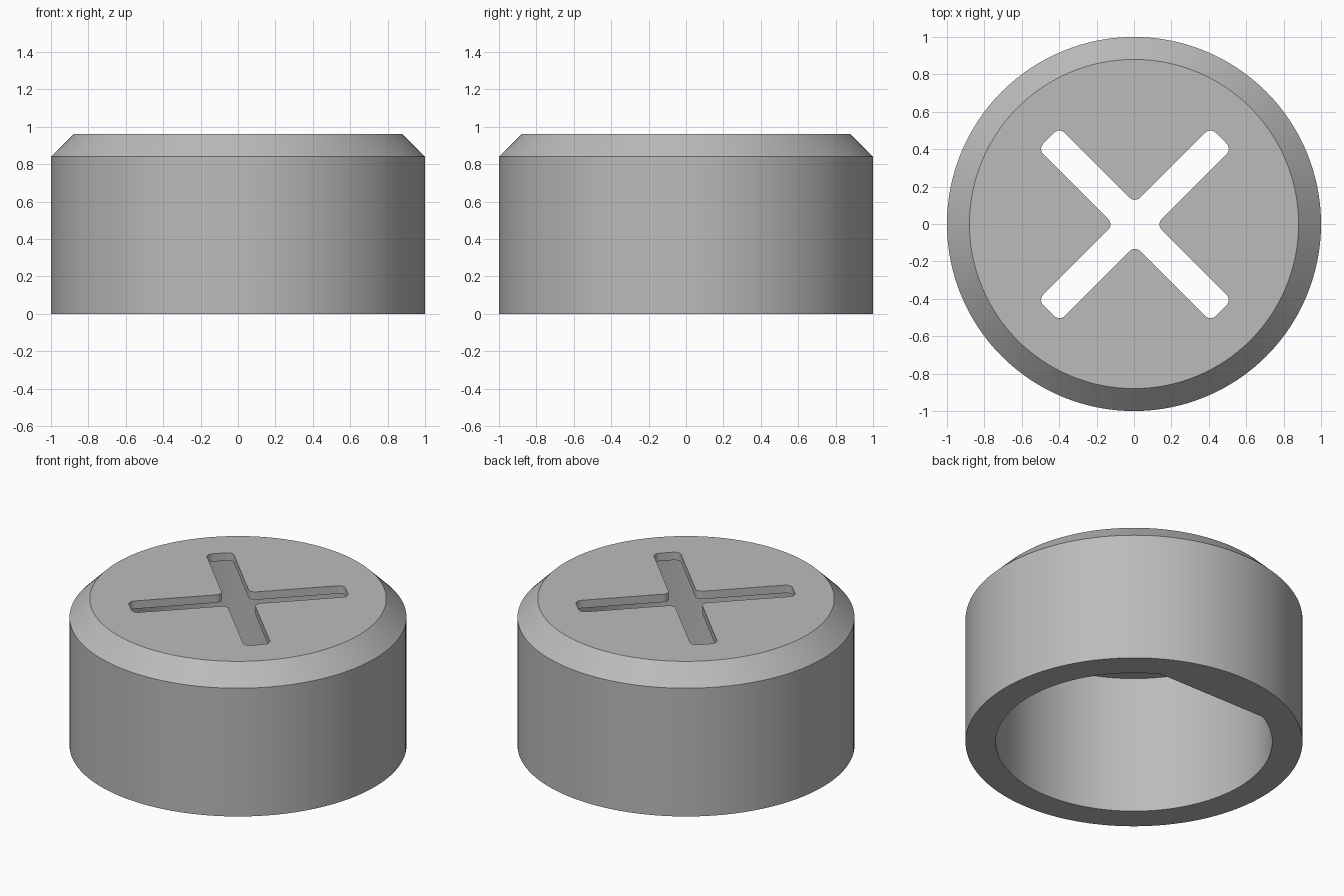
import bpy, bmesh
from math import pi, sin, cos, sqrt, acos
from mathutils import Vector

SEGMENTS = 128
HEIGHT, SHOULDER, CEILING = 0.96, 0.84, 0.908
OUTER, TOP_RADIUS, BORE, FLAT_Y = 1.0, 0.88, 0.82, 0.72

cube = bpy.data.objects.get("Cube")
if cube:
    bpy.data.objects.remove(cube, do_unlink=True)

grey = bpy.data.materials.new("plain grey")
grey.use_nodes = True
grey.diffuse_color = (0.5, 0.5, 0.5, 1)
grey.node_tree.nodes["Principled BSDF"].inputs["Base Color"].default_value = (0.5, 0.5, 0.5, 1)


def circle(radius):
    return [Vector((radius * cos(2 * pi * i / SEGMENTS), radius * sin(2 * pi * i / SEGMENTS)))
            for i in range(SEGMENTS)]


def loft(name, sections):
    """Solid through stacked outlines given as (outline, z)."""
    bm = bmesh.new()
    rings = [[bm.verts.new((p.x, p.y, z)) for p in outline] for outline, z in sections]
    for low, high in zip(rings, rings[1:]):
        for i in range(len(low)):
            bm.faces.new((low[i - 1], low[i], high[i], high[i - 1]))
    bm.faces.new(rings[0][::-1])
    bm.faces.new(rings[-1])
    bmesh.ops.recalc_face_normals(bm, faces=bm.faces)
    mesh = bpy.data.meshes.new(name)
    bm.to_mesh(mesh)
    bm.free()
    mesh.materials.append(grey)
    obj = bpy.data.objects.new(name, mesh)
    bpy.context.collection.objects.link(obj)
    return obj


def rounded(corners, radius, steps=6):
    """Replace right-angled corners with arcs."""
    points = []
    for i, corner in enumerate(corners):
        a = (corners[i - 1] - corner).normalized() * radius
        b = (corners[(i + 1) % len(corners)] - corner).normalized() * radius
        for k in range(steps + 1):
            t = k / steps * pi / 2
            points.append(corner + a * (1 - sin(t)) + b * (1 - cos(t)))
    return points


def cut(target, cutter):
    cutter.hide_render = True
    mod = target.modifiers.new("cut", 'BOOLEAN')
    mod.operation, mod.solver, mod.object = 'DIFFERENCE', 'EXACT', cutter
    bpy.context.view_layer.objects.active = target
    bpy.ops.object.modifier_apply(modifier=mod.name)
    bpy.data.objects.remove(cutter, do_unlink=True)


# Chamfered cap body
cap = loft("cap_body", [(circle(OUTER), 0), (circle(OUTER), SHOULDER), (circle(TOP_RADIUS), HEIGHT)])

# D-shaped bore, open at the bottom, with its flat towards the back
half_flat = acos(FLAT_Y / BORE)
start, sweep = pi / 2 + half_flat, 2 * (pi - half_flat)
d_outline = [Vector((BORE * cos(start + sweep * i / SEGMENTS), BORE * sin(start + sweep * i / SEGMENTS)))
             for i in range(SEGMENTS + 1)]
cut(cap, loft("bore_cutter", [(d_outline, -0.2), (d_outline, CEILING)]))

# Diagonal cross-shaped opening through the thin top
W, L = 0.081, 0.652
quarter = [Vector((L, -W)), Vector((L, W)), Vector((W, W))]
cross = []
for turn in range(4):
    c, s = cos(pi / 4 + turn * pi / 2), sin(pi / 4 + turn * pi / 2)
    cross += [Vector((p.x * c - p.y * s + 0.005, p.x * s + p.y * c - 0.002)) for p in quarter]
slot = rounded(cross, 0.04)
cut(cap, loft("cross_cutter", [(slot, CEILING - 0.1), (slot, HEIGHT + 0.1)]))

# Smooth round walls, crisp rims
bpy.ops.object.select_all(action='DESELECT')
cap.select_set(True)
bpy.context.view_layer.objects.active = cap
bpy.ops.object.shade_smooth_by_angle(angle=pi / 7)
